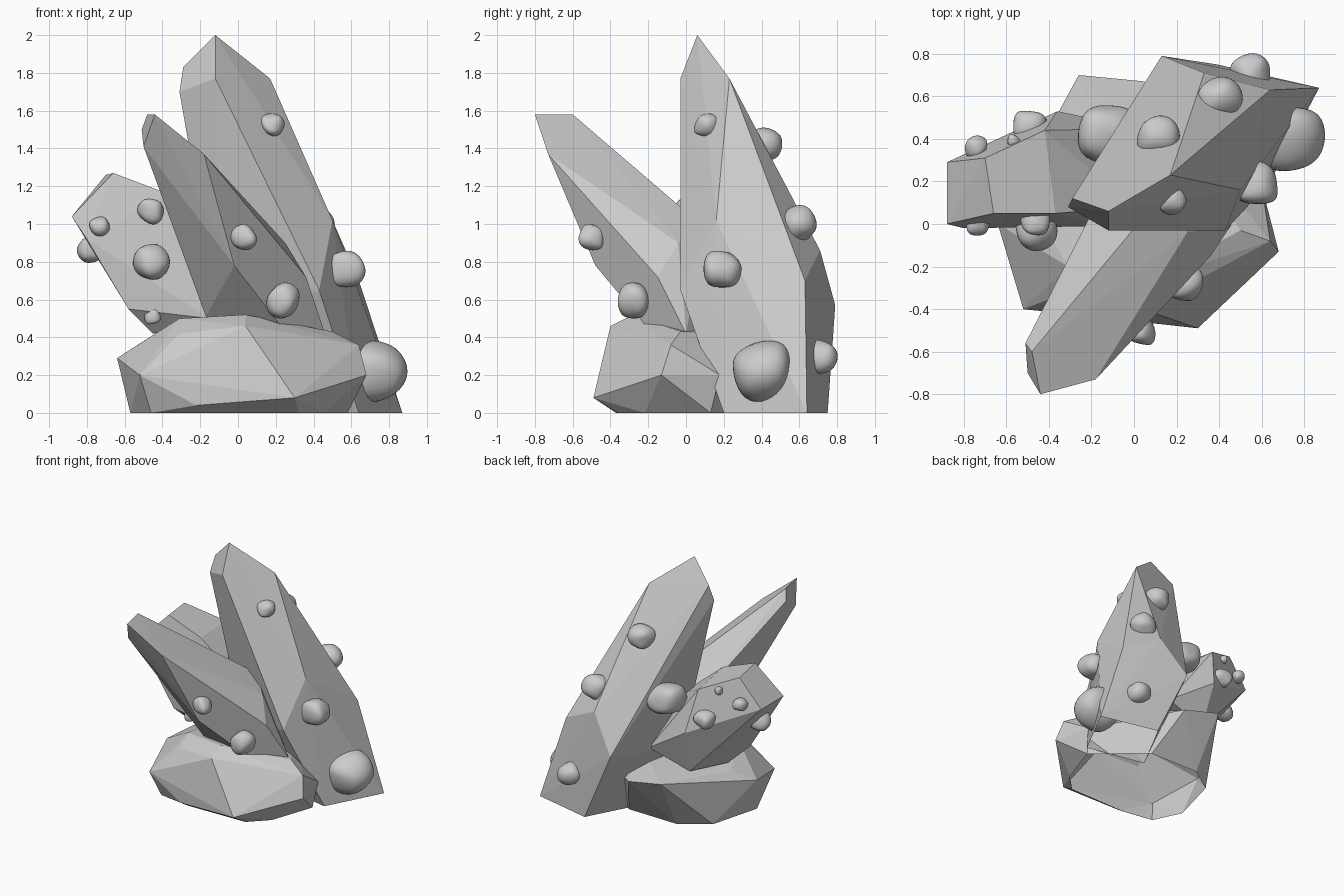
import bpy, bmesh, random
from mathutils import Vector

random.seed(23)


def hull(name, pts):
    """Flat-faced rock spanned by its corner points, open where it meets the ground."""
    bm = bmesh.new()
    for p in pts:
        bm.verts.new(p)
    bmesh.ops.convex_hull(bm, input=bm.verts)
    loose = [v for v in bm.verts if not v.link_faces]
    bmesh.ops.delete(bm, geom=loose, context='VERTS')
    bmesh.ops.recalc_face_normals(bm, faces=bm.faces)
    floor = [f for f in bm.faces if all(abs(v.co.z) < 1e-4 for v in f.verts)]
    bmesh.ops.delete(bm, geom=floor, context='FACES')
    me = bpy.data.meshes.new(name)
    bm.to_mesh(me)
    bm.free()
    ob = bpy.data.objects.new(name, me)
    bpy.context.collection.objects.link(ob)


def pebble(name, x, y, z, r):
    """Smooth lumpy nodule stuck on a crystal."""
    bm = bmesh.new()
    bmesh.ops.create_cube(bm, size=r * 1.75)
    bmesh.ops.subdivide_edges(bm, edges=bm.edges, cuts=1, use_grid_fill=True)
    for v in bm.verts:
        v.co = v.co.lerp(v.co.normalized() * r * 1.22, 0.8)
        v.co += Vector([random.uniform(-.27, .27) * r for _ in range(3)])
    me = bpy.data.meshes.new(name)
    bm.to_mesh(me)
    bm.free()
    for p in me.polygons:
        p.use_smooth = True
    ob = bpy.data.objects.new(name, me)
    ob.location = (x, y, z)
    bpy.context.collection.objects.link(ob)
    mod = ob.modifiers.new("round", 'SUBSURF')
    mod.levels = mod.render_levels = 2


# tall crystal leaning left
hull("tall_crystal", [
    (-.12, .06, 2.0), (-.12, -.03, 1.77), (-.29, .12, 1.83), (-.31, .08, 1.70),
    (.17, .23, 1.77), (.50, .16, 1.02), (.43, -.03, .65), (.87, .64, 0),
    (.64, .63, .70), (.33, .71, .86), (.13, .79, .57), (.39, .75, 0),
    (.64, .20, 0), (-.10, .20, .50), (.15, .3, 0)])

# crystal leaning to the front
hull("front_crystal", [
    (-.44, -.80, 1.58), (-.48, -.60, 1.58), (-.51, -.56, 1.50), (-.50, -.70, 1.41),
    (-.18, -.73, 1.37), (-.02, -.48, .78), (.25, -.04, .90), (.36, -.15, .72),
    (.46, 0, .42), (-.17, -.20, .51), (.22, -.22, .47), (-.20, .05, .90),
    (.10, .10, .98), (-.02, .12, .30), (.35, .12, .25)])

# short crystal leaning left
hull("side_crystal", [
    (-.66, .05, 1.27), (-.70, .31, 1.26), (-.88, 0, 1.04), (-.88, .29, 1.04),
    (-.37, .05, 1.16), (-.42, .44, 1.14), (-.80, -.02, .92), (-.58, 0, .55),
    (-.45, .10, .42), (-.36, .53, .80), (-.15, -.01, .50), (.02, .45, .55),
    (-.33, .42, .44), (0, .08, .85)])

# boulder at the foot
hull("base_rock", [
    (-.64, 0, .29), (-.52, -.40, .20), (-.22, -.43, .04), (.30, -.49, .08),
    (.04, -.40, .46), (-.31, -.32, .42), (-.31, -.20, .50), (.04, -.28, .52),
    (.50, -.03, .43), (.64, -.08, .36), (.68, -.13, .20), (.60, .18, .20),
    (-.26, .70, .42), (.05, .67, .35), (-.50, .13, .38), (-.57, -.10, 0),
    (-.46, -.33, 0), (-.20, -.37, 0), (.32, -.36, 0), (.46, -.22, 0),
    (.58, .13, 0), (.20, .45, 0), (-.24, .46, 0), (-.46, .31, 0)])

# nodules: position and radius
groups = {
    "tall_nodule": [
        (.18, .11, 1.52, .068), (.11, .41, 1.42, .095), (.40, .59, 1.0, .10),
        (.55, .71, .30, .09), (.57, .18, .76, .105), (.72, .40, .22, .165),
        (-.12, .43, .98, .135)],
    "front_nodule": [(.03, -.50, .93, .07), (.24, -.28, .59, .092)],
    "side_nodule": [
        (-.73, 0, .99, .05), (-.46, .01, 1.07, .068), (-.46, -.02, .80, .092),
        (-.45, .03, .51, .045), (-.77, .15, .87, .075), (-.74, .36, 1.07, .05),
        (-.49, .46, .92, .078), (-.57, .39, 1.15, .03)]}
for name, items in groups.items():
    for i, item in enumerate(items):
        pebble(f"{name}_{i + 1}", *item)
